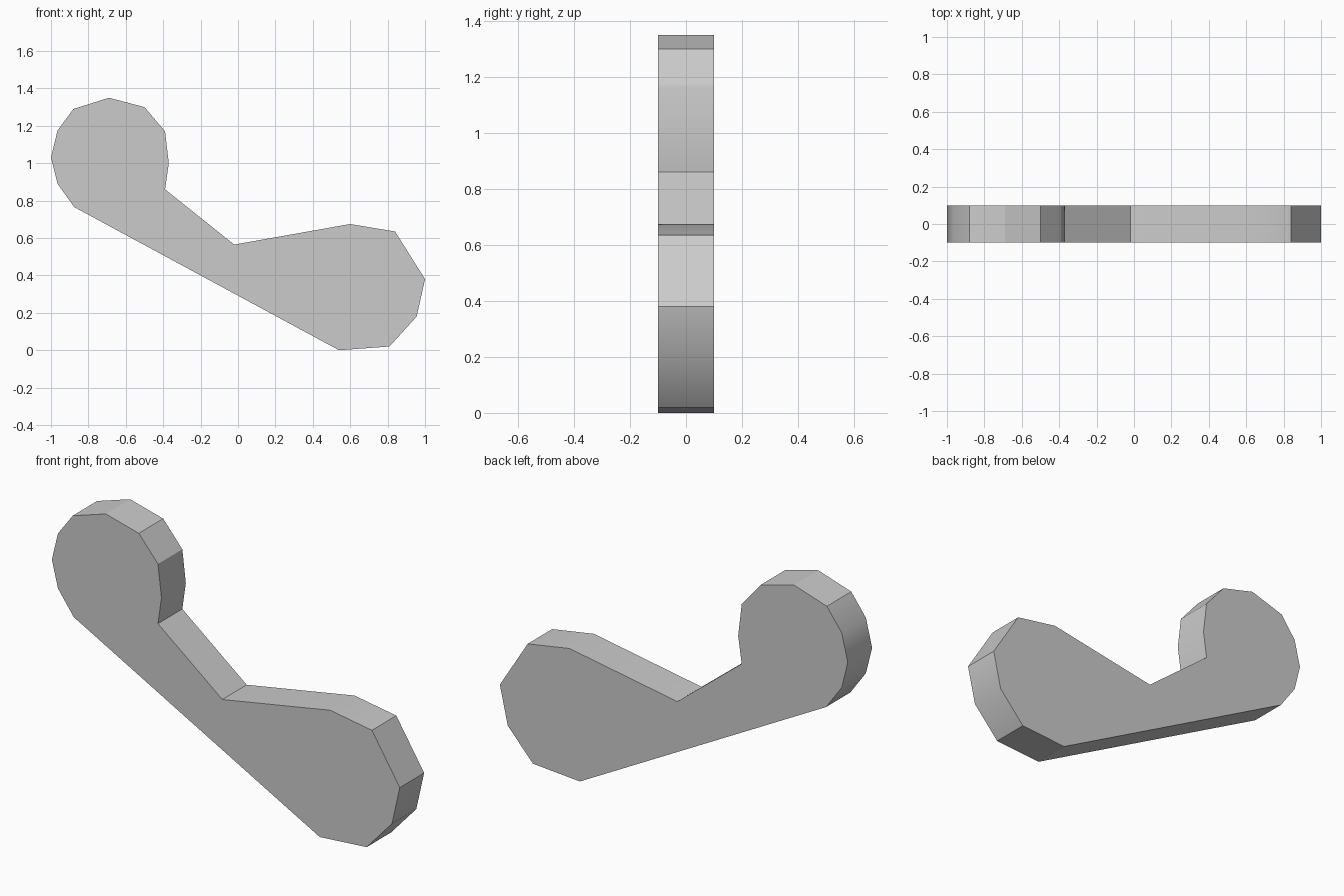
import bpy
import bmesh
import math

THICKNESS = 0.2

default_cube = bpy.data.objects.get("Cube")
if default_cube:
    bpy.data.objects.remove(default_cube, do_unlink=True)


def flat_material(name, color):
    material = bpy.data.materials.new(name)
    material.use_nodes = True
    material.diffuse_color = color
    shader = material.node_tree.nodes["Principled BSDF"]
    shader.inputs["Base Color"].default_value = color
    return material


def extruded_plate(name, outline, thickness, material):
    """Extrude an (x, z) outline along y, centred on y = 0."""
    mesh = bpy.data.meshes.new(name)
    bm = bmesh.new()
    front = bm.faces.new([bm.verts.new((x, -thickness / 2, z)) for x, z in outline])
    result = bmesh.ops.extrude_face_region(bm, geom=[front], use_keep_orig=True)
    moved = [item for item in result["geom"] if isinstance(item, bmesh.types.BMVert)]
    bmesh.ops.translate(bm, verts=moved, vec=(0, thickness, 0))
    bmesh.ops.recalc_face_normals(bm, faces=bm.faces)
    bm.to_mesh(mesh)
    bm.free()
    mesh.materials.append(material)
    plate = bpy.data.objects.new(name, mesh)
    bpy.context.collection.objects.link(plate)
    return plate


# Outline of the lever: round upper end, notch, broad lower end
upper_end = [(-0.875, 0.765), (-0.965, 0.89), (-1, 1.03), (-0.965, 1.175),
             (-0.88, 1.29), (-0.69, 1.35), (-0.5, 1.3), (-0.39, 1.17),
             (-0.37, 1), (-0.39, 0.86)]
notch = [(-0.02, 0.565)]
lower_end = [(0.6, 0.675), (0.84, 0.635), (1, 0.38), (0.955, 0.18),
             (0.81, 0.02), (0.54, 0.003)]
lower_end[-1] = (0.54, 0)

grey = flat_material("light grey", (0.6, 0.6, 0.6, 1))
lever = extruded_plate("lever_plate", upper_end + notch + lower_end, THICKNESS, grey)

# Soften the shallow corners of the rim, keep the rest sharp
bpy.ops.object.select_all(action="DESELECT")
lever.select_set(True)
bpy.context.view_layer.objects.active = lever
bpy.ops.object.shade_smooth_by_angle(angle=math.radians(30))
